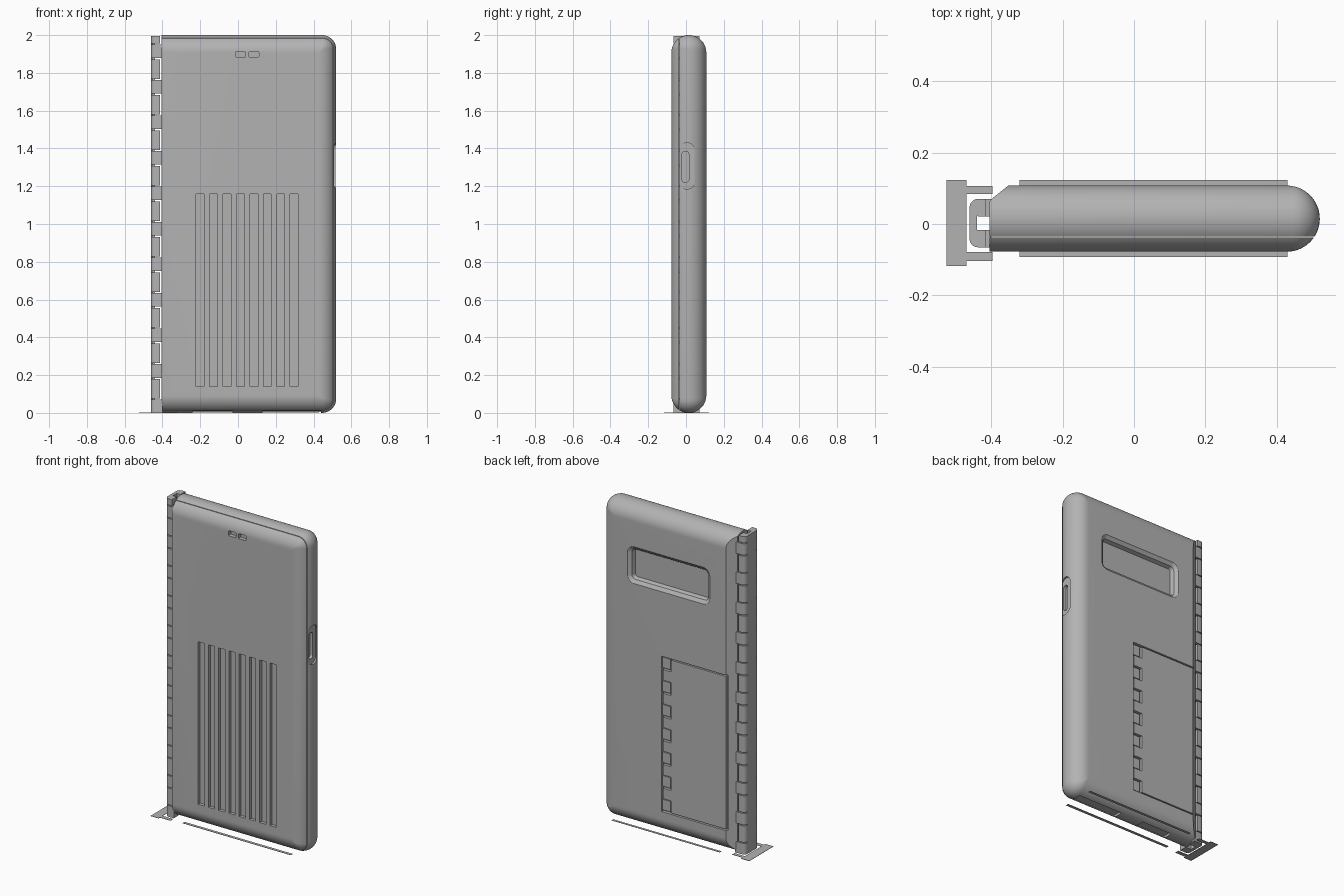
import bpy, bmesh, math

cube = bpy.data.objects.get("Cube")
if cube:
    bpy.data.objects.remove(cube)

grey = bpy.data.materials.new("plain grey")
grey.use_nodes = True
grey.diffuse_color = (0.45, 0.45, 0.45, 1)
grey.node_tree.nodes["Principled BSDF"].inputs["Base Color"].default_value = (0.45, 0.45, 0.45, 1)


def finish(name, bm):
    bmesh.ops.recalc_face_normals(bm, faces=bm.faces)
    mesh = bpy.data.meshes.new(name)
    bm.to_mesh(mesh)
    bm.free()
    mesh.materials.append(grey)
    ob = bpy.data.objects.new(name, mesh)
    bpy.context.collection.objects.link(ob)
    return ob


def add_loft(bm, rings):
    """Skin a stack of equal-length rings and cap both ends."""
    loops = [[bm.verts.new(p) for p in ring] for ring in rings]
    n = len(loops[0])
    for a, b in zip(loops, loops[1:]):
        for i in range(n):
            j = (i + 1) % n
            bm.faces.new((a[i], a[j], b[j], b[i]))
    bm.faces.new(loops[0][::-1])
    bm.faces.new(loops[-1])


def add_box(bm, x0, x1, y0, y1, z0, z1):
    add_loft(bm, [[(x0, y0, z), (x1, y0, z), (x1, y1, z), (x0, y1, z)] for z in (z0, z1)])


def rounded(a0, a1, b0, b1, r, steps=8):
    """Rounded rectangle as 2D points."""
    pts = []
    for k, (a, b) in enumerate(((a1 - r, b1 - r), (a0 + r, b1 - r), (a0 + r, b0 + r), (a1 - r, b0 + r))):
        for s in range(steps + 1):
            t = (k + s / steps) * math.pi / 2
            pts.append((a + r * math.cos(t), b + r * math.sin(t)))
    return pts


def cut(ob, bm):
    """Subtract a temporary cutter."""
    tool = finish("cutter", bm)
    tool.hide_render = True
    mod = ob.modifiers.new("cut", "BOOLEAN")
    mod.operation = "DIFFERENCE"
    mod.solver = "EXACT"
    mod.object = tool
    bpy.context.view_layer.objects.active = ob
    bpy.ops.object.modifier_apply(modifier=mod.name)
    bpy.data.objects.remove(tool)


def smooth(*obs):
    bpy.ops.object.select_all(action="DESELECT")
    for ob in obs:
        ob.select_set(True)
    bpy.context.view_layer.objects.active = obs[0]
    bpy.ops.object.shade_smooth_by_angle(angle=math.radians(30))


# Shell shape: round nose on the right, top and bottom, square on the hinge side
MID, R, CORNER, RIGHT, TOP = 0.015, 0.0925, 0.075, 0.52, 2.0


def shell_ring(y):
    inset = R - math.sqrt(max(R * R - (y - MID) ** 2, 0))
    r = max(CORNER - inset, 0.004)
    left = -0.405 + max(0, y - 0.065) * 1.25
    cx, ztop, zbot = RIGHT - inset - r, TOP - inset - r, inset + r
    pts = [(left, y, inset)]
    for zc, start in ((zbot, -90), (ztop, 0)):
        for s in range(9):
            t = math.radians(start + s * 90 / 8)
            pts.append((cx + r * math.cos(t), y, zc + r * math.sin(t)))
    pts.append((left, y, TOP - inset))
    return pts


def shell(name, y0, y1, steps):
    t0, t1 = (math.asin(max(-1, min(1, (y - MID) / R))) for y in (y0, y1))
    bm = bmesh.new()
    add_loft(bm, [shell_ring(MID + R * math.sin(t0 + (t1 - t0) * i / steps)) for i in range(steps + 1)])
    return finish(name, bm)


# Front cover with ribs and the earpiece openings
FRONT, BACK = MID - R, MID + R
cover = shell("front_cover", FRONT, -0.038, 10)
bm = bmesh.new()
for i in range(8):
    x = -0.201 + i * 0.0712
    add_box(bm, x - 0.021, x + 0.021, FRONT - 0.02, FRONT + 0.02, 0.14, 1.16)
for x in (0.014, 0.084):
    add_loft(bm, [[(a, y, b) for a, b in rounded(x - 0.026, x + 0.026, 1.882, 1.914, 0.006, 3)]
                  for y in (FRONT - 0.02, FRONT + 0.025)])
cut(cover, bm)

# Back tray
tray = shell("back_tray", -0.035, BACK, 24)

# Camera window with sloping rim
bm = bmesh.new()
rings = []
for y, w in ((BACK + 0.01, -0.005), (BACK - 0.001, 0), (BACK - 0.015, 0.02), (BACK - 0.038, 0.028)):
    rings.append([(a, y, b) for a, b in rounded(-0.24 + w, 0.33 - w, 1.52 + w, 1.75 - w, 0.045 - w)])
add_loft(bm, rings)
# Pocket for the card door
add_box(bm, -0.362, 0.095, BACK - 0.02, BACK + 0.02, 0.14, 1.115)
# Openings along the bottom edge
for x0, x1 in ((-0.24, -0.03), (0.13, 0.44)):
    add_box(bm, x0, x1, -0.025, 0.04, -0.02, 0.015)
cut(tray, bm)

# Side button recess, then its inner slot
for x, y0, y1, z0, z1 in ((0.508, -0.034, 0.045, 1.185, 1.43), (0.49, -0.022, 0.015, 1.22, 1.385)):
    bm = bmesh.new()
    r = (y1 - y0) / 2 - 0.001
    add_loft(bm, [[(xx, a, b) for a, b in rounded(y0, y1, z0, z1, r)] for xx in (x, 0.56)])
    cut(tray, bm)

# Card door with a toothed hinge edge, and the matching teeth of the tray
door_bm, teeth_bm = bmesh.new(), bmesh.new()
y0, y1 = BACK - 0.021, BACK - 0.001
add_box(door_bm, -0.352, 0.03, y0, y1, 0.148, 1.107)
TEETH = 13
step = 0.967 / TEETH
for i in range(TEETH):
    za, zb = 0.144 + i * step, 0.144 + (i + 1) * step
    if i % 2:
        add_box(door_bm, 0.03, 0.087, y0, y1 - 0.001, za + 0.004, zb - 0.004)
    else:
        add_box(teeth_bm, 0.04, 0.096, y0, y1 - 0.008, za + 0.004, zb - 0.004)
finish("card_door", door_bm)
finish("card_door_hinge_teeth", teeth_bm)

# Hinge spine with two columns of knuckles
bm = bmesh.new()
add_box(bm, -0.46, -0.44, -0.04, 0.046, 0.0, 1.995)
spine = finish("hinge_spine", bm)

PITCH, AXIS_X, RAD = 0.188, -0.436, 0.0245


def add_knuckle(bm, y, z0, z1, reach):
    """Barrel slice with a lug reaching along x."""
    pts = [(AXIS_X + RAD * math.cos(t), y + RAD * math.sin(t))
           for t in (math.radians(90 + 180 * k / 10) for k in range(11))]
    pts += [(reach, y - RAD), (reach, y + RAD)]
    add_loft(bm, [[(a, b, z) for a, b in pts] for z in (max(z0, 0), min(z1, 1.995))])


spine_bm, lug_bm = bmesh.new(), bmesh.new()
for i in range(11):
    z = 1.82 - (i - 0.5) * PITCH
    for y, reach in ((0.046, -0.39), (-0.041, -0.4)):
        add_knuckle(lug_bm, y, z - 0.036, z + 0.036, reach)
        if i < 10:
            mid = z - PITCH / 2
            add_knuckle(spine_bm, y, mid - 0.052, mid + 0.052, -0.414)
for y in (0.046, -0.041):
    add_knuckle(spine_bm, y, 1.956, 1.995, -0.414)
spine_knuckles = finish("spine_knuckles", spine_bm)
lugs = finish("shell_knuckles", lug_bm)
smooth(cover, tray, spine_knuckles, lugs)

# Thin flat foot pads on the ground around the model
bm = bmesh.new()
for x0, x1, ya, yb in ((-0.525, -0.469, -0.117, 0.123), (-0.469, -0.396, 0.084, 0.107),
                       (-0.469, -0.396, -0.104, -0.078), (-0.32, 0.43, 0.107, 0.123),
                       (-0.32, 0.43, -0.092, -0.073)):
    add_box(bm, x0, x1, ya, yb, 0, 0.002)
finish("foot_pads", bm)
